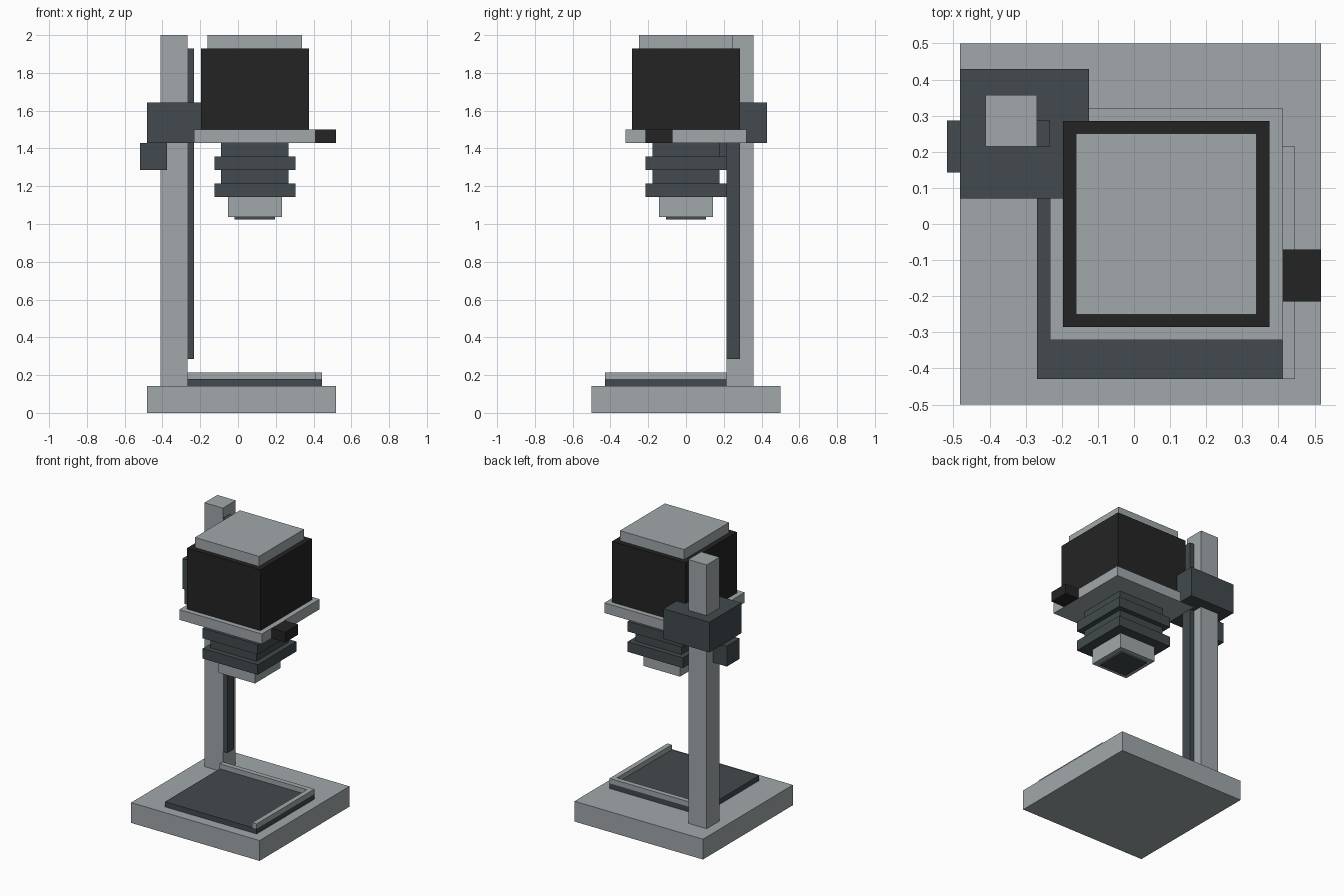
import bpy

if "Cube" in bpy.data.objects:
    bpy.data.objects.remove(bpy.data.objects["Cube"])


def material(name, rgb):
    m = bpy.data.materials.new(name)
    lin = [((c / 255 + 0.055) / 1.055) ** 2.4 for c in rgb]
    m.diffuse_color = (*lin, 1.0)
    m.use_nodes = True
    m.node_tree.nodes["Principled BSDF"].inputs["Base Color"].default_value = m.diffuse_color
    return m


GREY = material("light_grey", (161, 167, 170))
SLATE = material("dark_slate", (66, 74, 77))
BLACK = material("black", (36, 36, 36))


def box(name, x, y, z, mat):
    """Box from (min, max) ranges along each axis."""
    bpy.ops.mesh.primitive_cube_add(size=1, location=[(a + b) / 2 for a, b in (x, y, z)])
    ob = bpy.context.object
    ob.name = name
    ob.scale = [b - a for a, b in (x, y, z)]
    bpy.ops.object.transform_apply(location=False, rotation=False, scale=True)
    ob.data.materials.append(mat)
    return ob


HEAD_X = 0.0893  # optical axis of the lamp head


def stacked(name, half, z, mat):
    """Square block centred on the optical axis."""
    return box(name, (HEAD_X - half, HEAD_X + half), (-half, half), z, mat)


# Baseboard and column
box("baseboard", (-0.482, 0.518), (-0.5, 0.5), (0, 0.143), GREY)
box("column", (-0.411, -0.268), (0.214, 0.357), (0.143, 2.0), GREY)
box("column_rail", (-0.268, -0.232), (0.214, 0.286), (0.286, 1.929), SLATE)

# Easel with raised edge guides at the back and right
box("easel", (-0.268, 0.446), (-0.429, 0.214), (0.143, 0.179), SLATE)
box("easel_back_guide", (-0.268, 0.446), (0.179, 0.214), (0.179, 0.214), GREY)
box("easel_side_guide", (0.411, 0.446), (-0.429, 0.179), (0.179, 0.214), GREY)

# Carriage and its crank
box("carriage", (-0.482, -0.125), (0.071, 0.429), (1.43, 1.643), SLATE)
box("carriage_crank", (-0.518, -0.375), (0.143, 0.286), (1.286, 1.43), SLATE)

# Lamp head
stacked("head_plate", 0.3214, (1.4286, 1.5), GREY)
stacked("lamp_housing", 0.2857, (1.5, 1.929), BLACK)
stacked("housing_cap", 0.25, (1.929, 2.0), GREY)
box("plate_handle", (0.411, 0.518), (-0.214, -0.071), (1.4286, 1.5), BLACK)

# Bellows: slim core with two wider folds
stacked("bellows_core", 0.1786, (1.15, 1.4286), SLATE)
for i, z in enumerate((1.143, 1.286)):
    stacked(f"bellows_fold_{i + 1}", 0.2143, (z, z + 0.0714), SLATE)

# Lens
stacked("lens_barrel", 0.1429, (1.036, 1.143), GREY)
stacked("lens_glass", 0.1071, (1.025, 1.036), SLATE)
